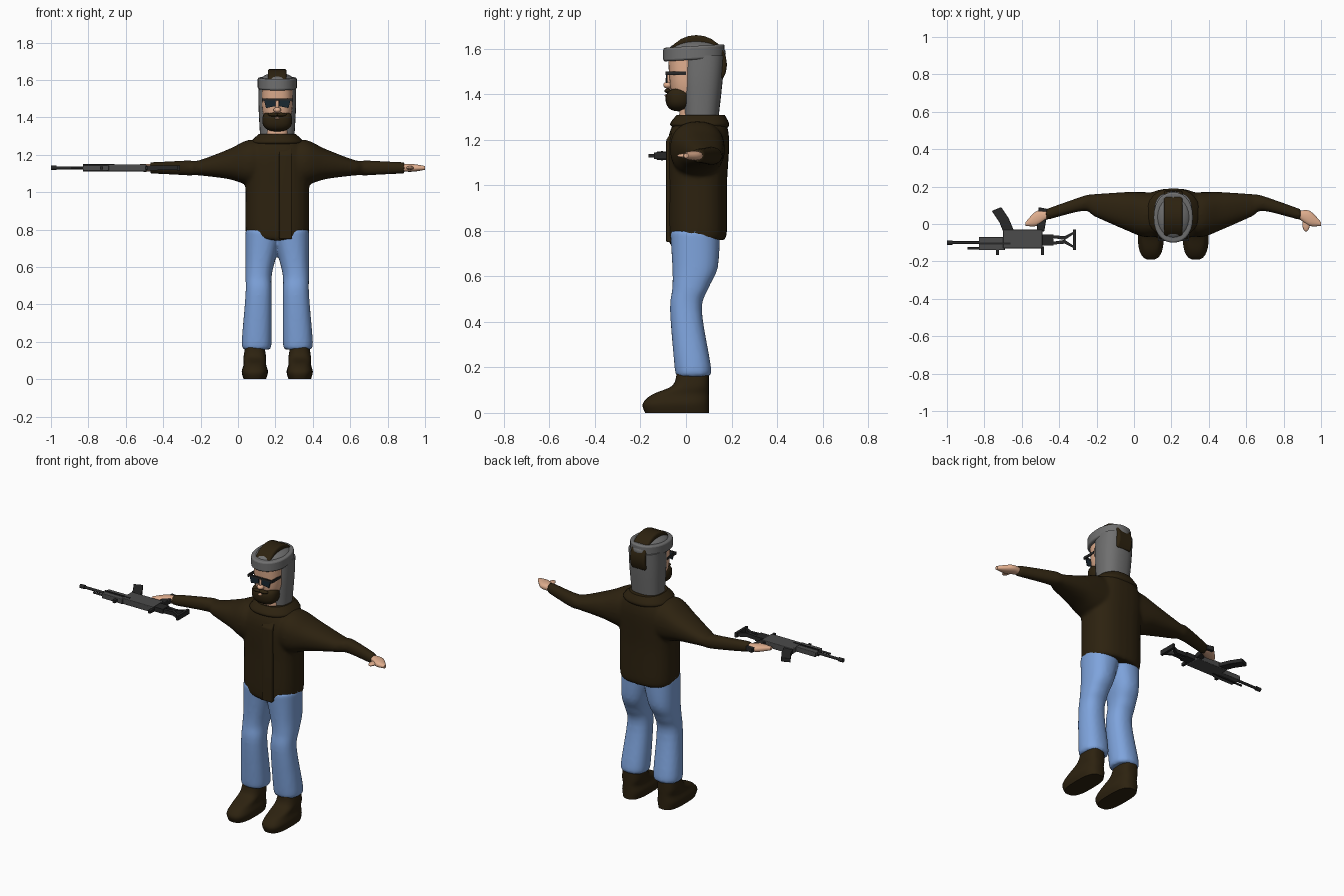
import bpy, bmesh, math
from mathutils import Vector

if "Cube" in bpy.data.objects:
    bpy.data.objects.remove(bpy.data.objects["Cube"])

BODY_X = 0.21   # the figure stands off-centre because of the long rifle
GUN_Z = 1.13
SIDES = 28
STEPS = 5
BOTH = {"left": 1, "right": -1}
X_AXIS, Y_AXIS, Z_AXIS = range(3)


def material(name, red, green, blue):
    mat = bpy.data.materials.new(name)
    mat.use_nodes = True
    mat.diffuse_color = (red, green, blue, 1)
    shader = mat.node_tree.nodes["Principled BSDF"]
    shader.inputs["Base Color"].default_value = (red, green, blue, 1)
    return mat


BROWN = material("dark brown", 0.026, 0.016, 0.005)
DENIM = material("denim blue", 0.21, 0.37, 0.72)
SKIN = material("skin", 0.74, 0.42, 0.27)
GREY = material("hood grey", 0.16, 0.16, 0.16)
STEEL = material("gun grey", 0.07, 0.07, 0.07)
BLACK = material("gun black", 0.02, 0.02, 0.02)
LENS = material("dark lens", 0.01, 0.02, 0.03)


def catmull(a, b, c, d, t):
    return 0.5 * (2 * b + (c - a) * t + (2 * a - 5 * b + 4 * c - d) * t * t
                  + (3 * b - a - 3 * c + d) * t ** 3)


def signed_power(value, exponent):
    return math.copysign(abs(value) ** exponent, value)


def place(axis, along, first, second, mirror):
    """Point from its position along an axis and its two cross coordinates."""
    point = [first, second]
    point.insert(axis, along)
    return Vector((point[0] * mirror, point[1], point[2]))


def loft(bm, axis, rings, power=2.3, mirror=1):
    """Skin rounded rings: position, two centre coordinates, two radii."""
    last = len(rings) - 1
    dense = []
    for i in range(last):
        quad = [rings[max(i - 1, 0)], rings[i], rings[i + 1], rings[min(i + 2, last)]]
        dense += [[catmull(*v, k / STEPS) for v in zip(*quad)] for k in range(STEPS)]
    dense.append(rings[last])
    loops = []
    for along, first, second, r_first, r_second in dense:
        loop = []
        for k in range(SIDES):
            angle = math.tau * k / SIDES
            a = first + r_first * signed_power(math.cos(angle), 2 / power)
            b = second + r_second * signed_power(math.sin(angle), 2 / power)
            loop.append(bm.verts.new(place(axis, along, a, b, mirror)))
        loops.append(loop)
    for low, high in zip(loops, loops[1:]):
        for k in range(SIDES):
            bm.faces.new((low[k - 1], low[k], high[k], high[k - 1]))
    bm.faces.new(loops[0])
    bm.faces.new(loops[-1])


def stack(bm, rings, x=0, power=2.5, mirror=1):
    """Upright loft from height, half width, front and back."""
    loft(bm, Z_AXIS, [(z, x, (front + back) / 2, half, (back - front) / 2)
                      for z, half, front, back in rings], power, mirror)


def blob(bm, centre, radii, power=2, mirror=1):
    """Ball, squarer with a higher power."""
    made = bmesh.ops.create_uvsphere(bm, u_segments=SIDES, v_segments=16, radius=1)
    for v in made["verts"]:
        v.co = Vector([c + r * signed_power(u, 2 / power)
                       for c, r, u in zip(centre, radii, v.co)])
        v.co.x *= mirror


def prism(bm, axis, outline, low, high, mirror=1):
    """Extrude a flat outline along an axis."""
    ends = [[bm.verts.new(place(axis, level, a, b, mirror)) for a, b in outline]
            for level in (low, high)]
    for row in ends:
        bm.faces.new(row)
    for k in range(len(outline)):
        bm.faces.new((ends[0][k - 1], ends[0][k], ends[1][k], ends[1][k - 1]))


def box(bm, xs, ys, zs, mirror=1):
    prism(bm, Z_AXIS, [(xs[0], ys[0]), (xs[1], ys[0]), (xs[1], ys[1]), (xs[0], ys[1])],
          *zs, mirror)


def finish(name, bm, mat, x=BODY_X, soften=0, bevel=0):
    bmesh.ops.recalc_face_normals(bm, faces=bm.faces)
    mesh = bpy.data.meshes.new(name)
    bm.to_mesh(mesh)
    bm.free()
    mesh.materials.append(mat)
    mesh.shade_smooth()
    mesh.set_sharp_from_angle(angle=math.radians(40))
    ob = bpy.data.objects.new(name, mesh)
    ob.location.x = x
    bpy.context.collection.objects.link(ob)
    if soften:   # fuse overlapping pieces into one soft cloth surface
        fuse = ob.modifiers.new("fuse", "REMESH")
        fuse.mode, fuse.voxel_size, fuse.use_smooth_shade = "VOXEL", 0.01, True
        smooth = ob.modifiers.new("soften", "SMOOTH")
        smooth.factor, smooth.iterations = 0.5, soften
    if bevel:
        rounding = ob.modifiers.new("round", "BEVEL")
        rounding.width, rounding.segments = bevel, 3


def gun_slab(z_half):
    return GUN_Z - z_half, GUN_Z + z_half


# Jacket: torso and both sleeves fused, hem dipping at the front
bm = bmesh.new()
stack(bm, [(.76, .16, -.07, .17), (.8, .17, -.08, .18), (1, .17, -.08, .18),
           (1.2, .17, -.08, .19), (1.3, .1, -.04, .17)])
for v in bm.verts:
    if v.co.z < 0.8 and v.co.y < 0:
        v.co.z -= 0.02 * max(0, 1 - abs(v.co.x) / 0.15)
for side in BOTH.values():
    loft(bm, X_AXIS, [(.05, .06, 1.16, .11, .1), (.15, .05, 1.16, .12, .12),
                      (.26, .07, 1.15, .1, .08), (.42, .1, 1.13, .06, .04),
                      (.48, .11, 1.13, .04, .04), (.68, .05, 1.13, .03, .03)], mirror=side)
finish("jacket", bm, BROWN, soften=5)

bm = bmesh.new()
prism(bm, X_AXIS, [(-.03, .75), (-.087, .75), (-.087, 1.2), (-.03, 1.28)], .01, .08)
finish("jacket_placket", bm, BROWN, bevel=.006)

bm = bmesh.new()
stack(bm, [(1.25, .12, -.05, .18), (1.27, .14, -.07, .19), (1.31, .1, -.04, .17)], power=2.3)
finish("jacket_collar", bm, BROWN)

# Jeans: two legs fused at the hips
bm = bmesh.new()
for side in BOTH.values():
    loft(bm, Z_AXIS, [(.16, .11, .03, .07, .07), (.2, .11, .03, .08, .08),
                      (.45, .1, 0, .07, .07), (.55, .1, .02, .07, .08),
                      (.64, .09, .04, .08, .1), (.8, .07, .04, .1, .11)], mirror=side)
finish("jeans", bm, DENIM, soften=3)

for side_name, side in BOTH.items():
    bm = bmesh.new()
    stack(bm, [(z, half, front, .1) for z, half, front in
               ((0, .06, -.18), (.04, .07, -.19), (.08, .06, -.15), (.12, .06, -.06),
                (.18, .05, -.04))], x=.12, power=2.8, mirror=side)
    finish(side_name + "_boot", bm, BROWN)

    # Open hand with the thumb pointing forward
    bm = bmesh.new()
    loft(bm, X_AXIS, [(.67, .05, GUN_Z, .02, .02), (.73, .03, GUN_Z, .04, .02),
                      (.79, 0, GUN_Z, .01, .01)], mirror=side)
    blob(bm, (.71, 0, GUN_Z), (.02, .04, .01), mirror=side)
    finish(side_name + "_hand", bm, SKIN)

# Head with neck and nose
bm = bmesh.new()
blob(bm, (0, .04, 1.3), (.06, .07, .09), power=3)
stack(bm, [(1.34, .05, -.05, .1), (1.44, .08, -.07, .1), (1.58, .08, -.08, .1)])
blob(bm, (0, -.08, 1.44), (.02, .02, .015))
blob(bm, (0, -.07, 1.46), (.01, .02, .04))
finish("head", bm, SKIN)

# Beard: the upper edge dips towards the mouth
JAW = 1.385
bm = bmesh.new()
blob(bm, (0, -.03, JAW), (.08, .06, .06), power=2.5)
for v in bm.verts:
    if v.co.z > JAW:
        v.co.z = JAW + (v.co.z - JAW) * (0.4 + 8 * abs(v.co.x))
for side in BOTH.values():
    blob(bm, (.02, -.08, 1.415), (.03, .015, .01), mirror=side)
finish("beard_and_moustache", bm, BROWN)

bm = bmesh.new()
blob(bm, (0, -.08, 1.395), (.015, .015, .006))
finish("lower_lip", bm, SKIN)

# Hood with a rounded crown, a brow band and a central crest
bm = bmesh.new()
stack(bm, [(1.27, .09, -.01, .14), (1.45, .1, -.02, .16), (1.57, .1, -.02, .17)])
blob(bm, (0, .045, 1.58), (.1, .13, .06))
finish("hood", bm, GREY)

bm = bmesh.new()
stack(bm, [(1.55, .105, -.1, .17), (1.61, .105, -.1, .17)], power=2.2)
for v in bm.verts:
    v.co.z += 0.06 * v.co.y
finish("hood_band", bm, GREY, bevel=.015)

bm = bmesh.new()
sweep = [math.radians(150 - 15 * k) for k in range(13)]
outer = [(.045 + .135 * math.cos(a), 1.53 + .13 * math.sin(a)) for a in sweep]
inner = [(.045 + .1 * math.cos(a), 1.53 + .09 * math.sin(a)) for a in reversed(sweep)]
prism(bm, X_AXIS, outer + inner, -.05, .05)
finish("hood_crest", bm, BROWN, bevel=.012)

# Sunglasses
bm = bmesh.new()
for side in BOTH.values():
    prism(bm, Y_AXIS, [(.01, 1.46), (.06, 1.45), (.07, 1.49), (.01, 1.49)],
          -.087, -.081, side)
finish("sunglass_lenses", bm, LENS)

bm = bmesh.new()
box(bm, (-.08, .08), (-.09, -.08), (1.49, 1.5))
for side in BOTH.values():
    box(bm, (.075, .083), (-.09, 0), (1.485, 1.5), side)
finish("sunglass_frame", bm, BLACK)

# Rifle lying on its side, barrel pointing out past the right hand
bm = bmesh.new()
box(bm, (-.7, -.49), (-.13, -.03), gun_slab(.018))
box(bm, (-.83, -.69), (-.14, -.07), gun_slab(.015))
finish("rifle_receiver", bm, STEEL, x=0, bevel=.004)

bm = bmesh.new()
for start, end, y, radius in ((-.99, -.66, -.1, .008), (-1, -.97, -.1, .012),
                              (-.89, -.82, -.13, .006)):
    loft(bm, X_AXIS, [(x, y, GUN_Z, radius, radius) for x in (start, end)], power=2)
finish("rifle_barrel", bm, BLACK, x=0)

bm = bmesh.new()
prism(bm, Z_AXIS, [(-.7, -.04), (-.64, -.04), (-.67, .03), (-.71, .09), (-.76, .07),
                   (-.72, .01)], *gun_slab(.012))
finish("rifle_magazine", bm, BLACK, x=0, bevel=.003)

bm = bmesh.new()
prism(bm, Z_AXIS, [(-.52, -.04), (-.48, -.04), (-.46, .08), (-.51, .09)], *gun_slab(.014))
finish("rifle_grip", bm, BLACK, x=0, bevel=.004)

# Skeleton stock: two bent bars closed by a butt plate
bm = bmesh.new()
for side in BOTH.values():
    bar = [(-.5, .03), (-.37, .02), (-.31, .05), (-.31, .04), (-.37, 0), (-.5, .02)]
    prism(bm, Z_AXIS, [(x, side * y - .085) for x, y in bar], *gun_slab(.012))
box(bm, (-.325, -.31), (-.14, -.03), gun_slab(.014))
box(bm, (-.5, -.43), (-.115, -.055), gun_slab(.014))
finish("rifle_stock", bm, BLACK, x=0)

bm = bmesh.new()
for x in (-.73, -.49):
    box(bm, (x - .008, x + .008), (-.165, -.12), gun_slab(.008))
box(bm, (-.83, -.66), (-.11, -.1), gun_slab(.02))
finish("rifle_sights_and_rail", bm, BLACK, x=0)
